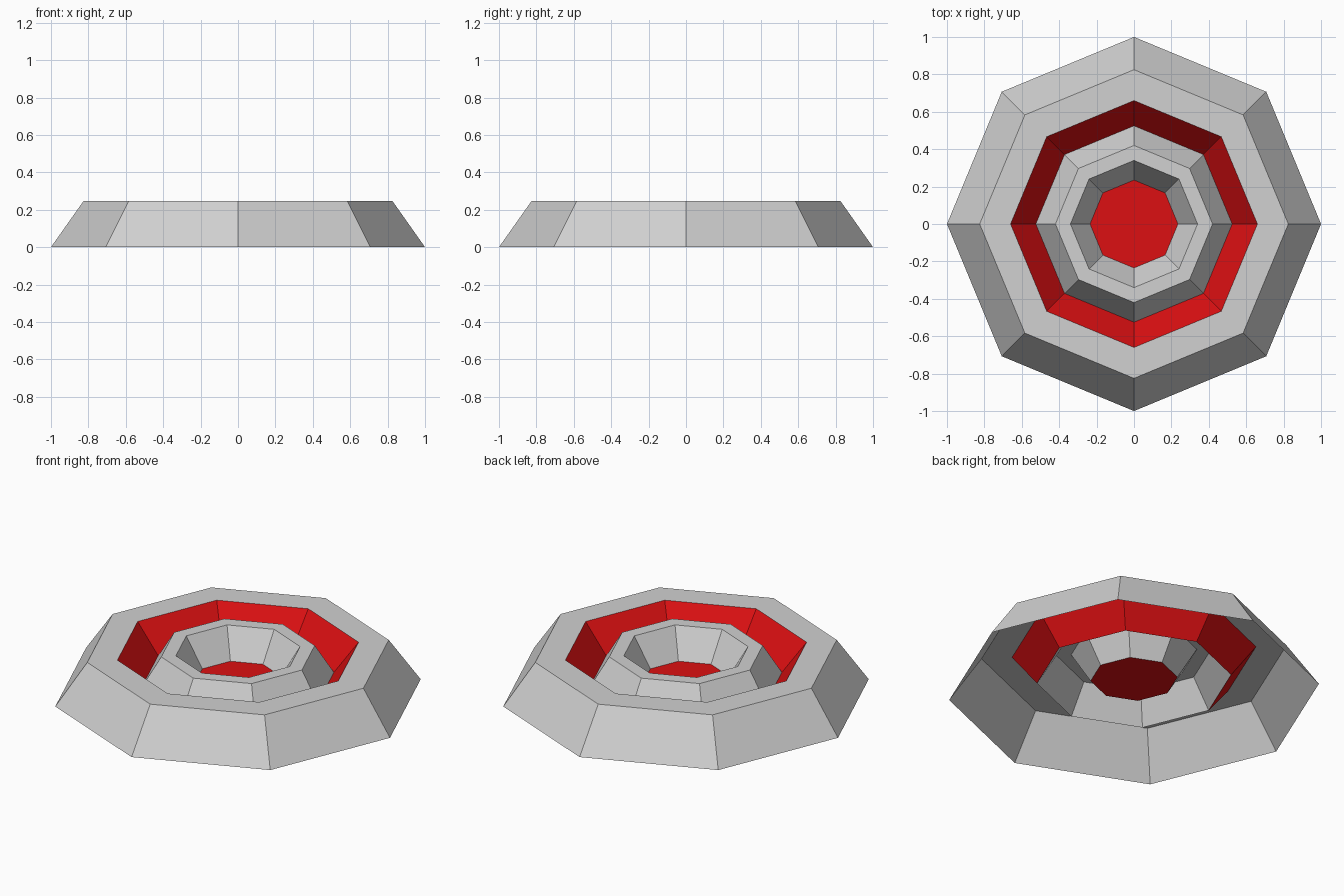
import bpy, bmesh
from math import cos, sin, pi

cube = bpy.data.objects.get("Cube")
if cube:
    bpy.data.objects.remove(cube, do_unlink=True)

SIDES = 8
TOP, FLOOR = 0.248, 0.08


def material(name, colour):
    m = bpy.data.materials.new(name)
    m.use_nodes = True
    m.diffuse_color = colour
    m.node_tree.nodes["Principled BSDF"].inputs["Base Color"].default_value = colour
    return m


grey = material("light_grey", (0.64, 0.64, 0.64, 1))
red = material("red", (0.72, 0.005, 0.006, 1))


def ring_part(name, profile, mat, cap=False):
    """Open octagonal shell lathed from (radius, height) pairs, outside to inside."""
    bm = bmesh.new()
    loops = [[bm.verts.new((r * cos(2 * pi * i / SIDES), r * sin(2 * pi * i / SIDES), z))
              for i in range(SIDES)] for r, z in profile]
    for outer, inner in zip(loops, loops[1:]):
        for i in range(SIDES):
            j = (i + 1) % SIDES
            bm.faces.new((outer[i], outer[j], inner[j], inner[i]))
    if cap:
        bm.faces.new(loops[-1])
    mesh = bpy.data.meshes.new(name)
    bm.to_mesh(mesh)
    bm.free()
    mesh.materials.append(mat)
    obj = bpy.data.objects.new(name, mesh)
    bpy.context.collection.objects.link(obj)
    return obj


# Sloped outer wall with its flat rim
ring_part("outer_rim", [(1, 0), (0.825, TOP), (0.66, TOP)], grey)
# Red outer wall of the groove
ring_part("groove_wall", [(0.66, TOP), (0.525, FLOOR)], red)
# Raised inner ring and the cup inside it
ring_part("inner_ring", [(0.525, FLOOR), (0.42, TOP), (0.34, TOP), (0.235, FLOOR)], grey)
# Red floor of the cup
ring_part("centre_disc", [(0.235, FLOOR)], red, cap=True)
